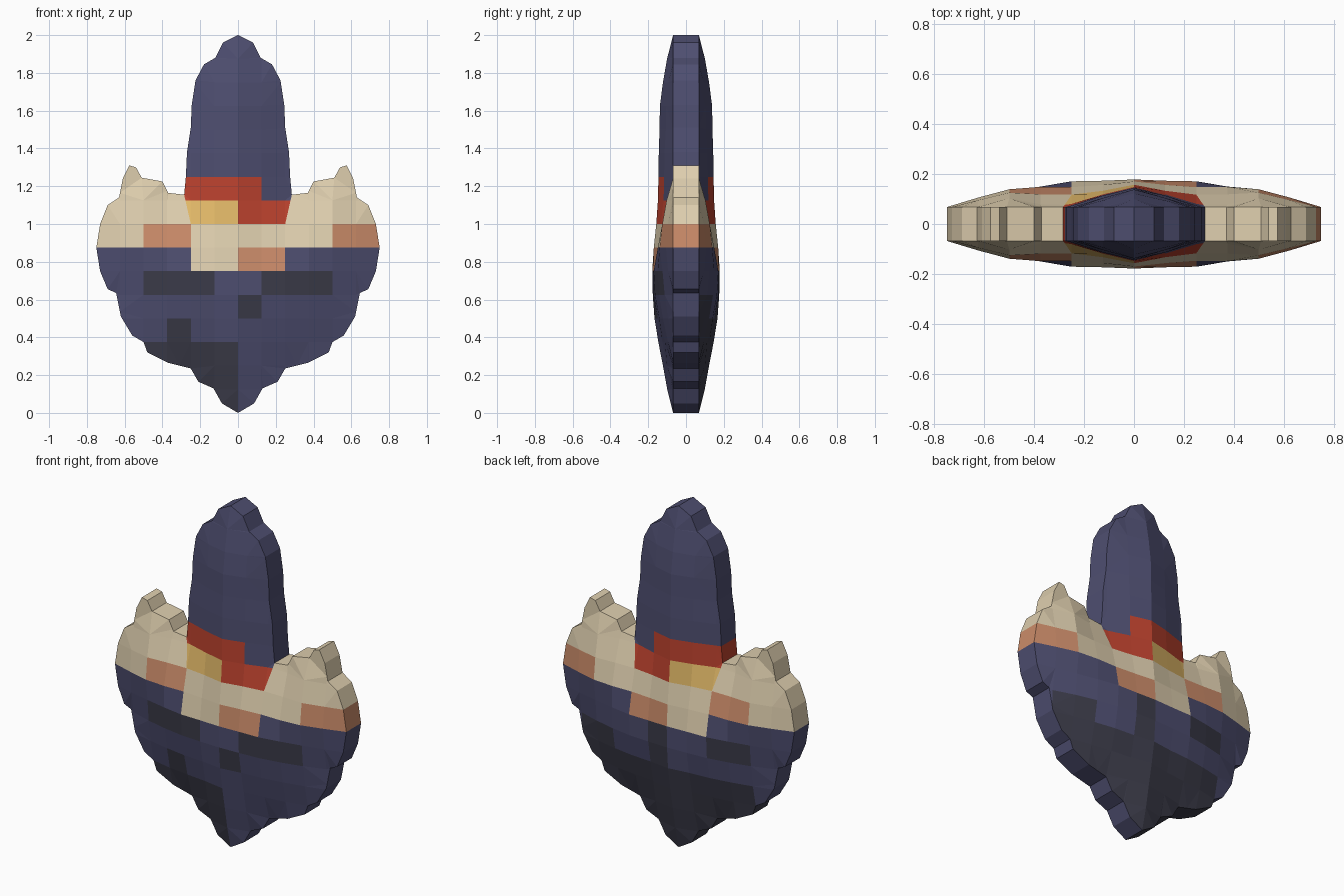
import bpy
import bmesh
from mathutils import Vector
from mathutils.geometry import intersect_point_line

cube = bpy.data.objects.get("Cube")
if cube:
    bpy.data.objects.remove(cube, do_unlink=True)

RIM = 0.068
CELL = 0.125

# Right half of the silhouette, top to bottom (x, z)
HALF = [(0, 2), (.08, 1.96), (.12, 1.88), (.18, 1.845), (.225, 1.76), (.245, 1.63),
        (.25, 1.51), (.27, 1.38), (.276, 1.25), (.285, 1.155), (.37, 1.165), (.4, 1.225),
        (.51, 1.245), (.54, 1.3), (.575, 1.31), (.61, 1.24), (.63, 1.14), (.69, 1.1),
        (.73, 1), (.75, .875), (.73, .75), (.69, .655), (.645, .635), (.62, .51),
        (.56, .41), (.5, .375), (.48, .32), (.37, .265), (.25, .235), (.21, .165),
        (.13, .13), (.085, .05), (0, 0)]
OUTLINE = [Vector((x, 0, z)) for x, z in HALF]
OUTLINE += [Vector((-x, 0, z)) for x, z in HALF[-2:0:-1]]

# Bulge height against distance from the silhouette
BULGE = [(0, 0), (.1, .028), (.14, .045), (.25, .072), (.37, .1), (.5, .111), (2, .111)]


def bulge(p):
    d = 9.0
    for a, b in zip(OUTLINE, OUTLINE[1:] + OUTLINE[:1]):
        q, t = intersect_point_line(p, a, b)
        q = a if t < 0 else b if t > 1 else q
        d = min(d, (p - q).length)
    for (d0, h0), (d1, h1) in zip(BULGE, BULGE[1:]):
        if d <= d1:
            return h0 + (h1 - h0) * (d - d0) / (d1 - d0)
    return h1


def material(name, rgb):
    lin = [((c / 255 + .055) / 1.055) ** 2.4 for c in rgb]
    m = bpy.data.materials.new(name)
    m.use_nodes = True
    m.diffuse_color = (*lin, 1)
    m.node_tree.nodes["Principled BSDF"].inputs["Base Color"].default_value = (*lin, 1)
    return m


NAVY, CHARCOAL, CREAM, RED, GOLD, TAN = range(6)
MATERIALS = [material("navy", (78, 78, 112)), material("charcoal", (60, 60, 74)),
             material("cream", (222, 206, 174)), material("red", (188, 66, 46)),
             material("gold", (226, 185, 104)), material("tan", (202, 139, 105))]

# Dark patches as (x min, x max, z min, z max)
FRONT_DARK = [(-.5, -.125, .625, .75), (.125, .5, .625, .75), (0, .125, .5, .625),
              (-.375, -.25, .375, .5), (-.5, 0, 0, .375)]
BACK_DARK = [(-.5, .5, 0, .5), (0, .125, .5, .75), (.375, .625, .375, .625),
             (-.5, -.25, .625, .75)]


def colour(c):
    x, z = c.x, c.z
    in_stem = abs(x) < .25 + (z - 1) * .035 / .155
    if z > 1.125 and in_stem:
        return RED if z < 1.25 and x < .125 else NAVY
    if z > 1:
        return CREAM if not in_stem else RED if x > 0 else GOLD
    if z > .875:
        return TAN if x > .5 or -.5 < x < -.25 else CREAM
    if z > .75 and abs(x) < .25:
        return TAN if x > 0 else CREAM
    patches = BACK_DARK if c.y > RIM + .001 else FRONT_DARK
    dark = any(a < x < b and lo < z < hi for a, b, lo, hi in patches)
    return CHARCOAL if dark else NAVY


def cut(bm, co, no, faces=None):
    faces = faces or bm.faces[:]
    geom = {e for f in faces for e in f.edges} | {v for f in faces for v in f.verts}
    bmesh.ops.bisect_plane(bm, geom=list(geom) + list(faces), dist=1e-4,
                           plane_co=co, plane_no=no)


# Front sheet, divided on a square grid
bm = bmesh.new()
bm.faces.new([bm.verts.new(p) for p in OUTLINE])
for i in range(-5, 6):
    cut(bm, (i * CELL, 0, 0), (1, 0, 0))
for i in range(1, 16):
    cut(bm, (0, 0, i * CELL), (0, 0, 1))

# Slanted edges of the collar
for s in (-1, 1):
    near = [f for f in bm.faces if 1 < f.calc_center_median().z < 1.25
            and .125 < s * f.calc_center_median().x < .4]
    cut(bm, (s * .25, 0, 1), (s * .155, 0, -.035), near)

# Back sheet and the rim joining both
border = [e for e in bm.edges if e.is_boundary]
front = bm.verts[:]
twin = bmesh.ops.duplicate(bm, geom=front + bm.edges[:] + bm.faces[:])["vert_map"]
for e in border:
    a, b = e.verts
    bm.faces.new((a, b, twin[b], twin[a]))
for v in front:
    h = RIM + bulge(v.co.copy())
    twin[v].co.y = h
    v.co.y = -h
bmesh.ops.recalc_face_normals(bm, faces=bm.faces[:])
for f in bm.faces:
    f.material_index = colour(f.calc_center_median())
    f.smooth = False
bmesh.ops.triangulate(bm, faces=[f for f in bm.faces if len(f.verts) > 4])

mesh = bpy.data.meshes.new("shield_body")
bm.to_mesh(mesh)
bm.free()
for m in MATERIALS:
    mesh.materials.append(m)
body = bpy.data.objects.new("shield_body", mesh)
bpy.context.collection.objects.link(body)
